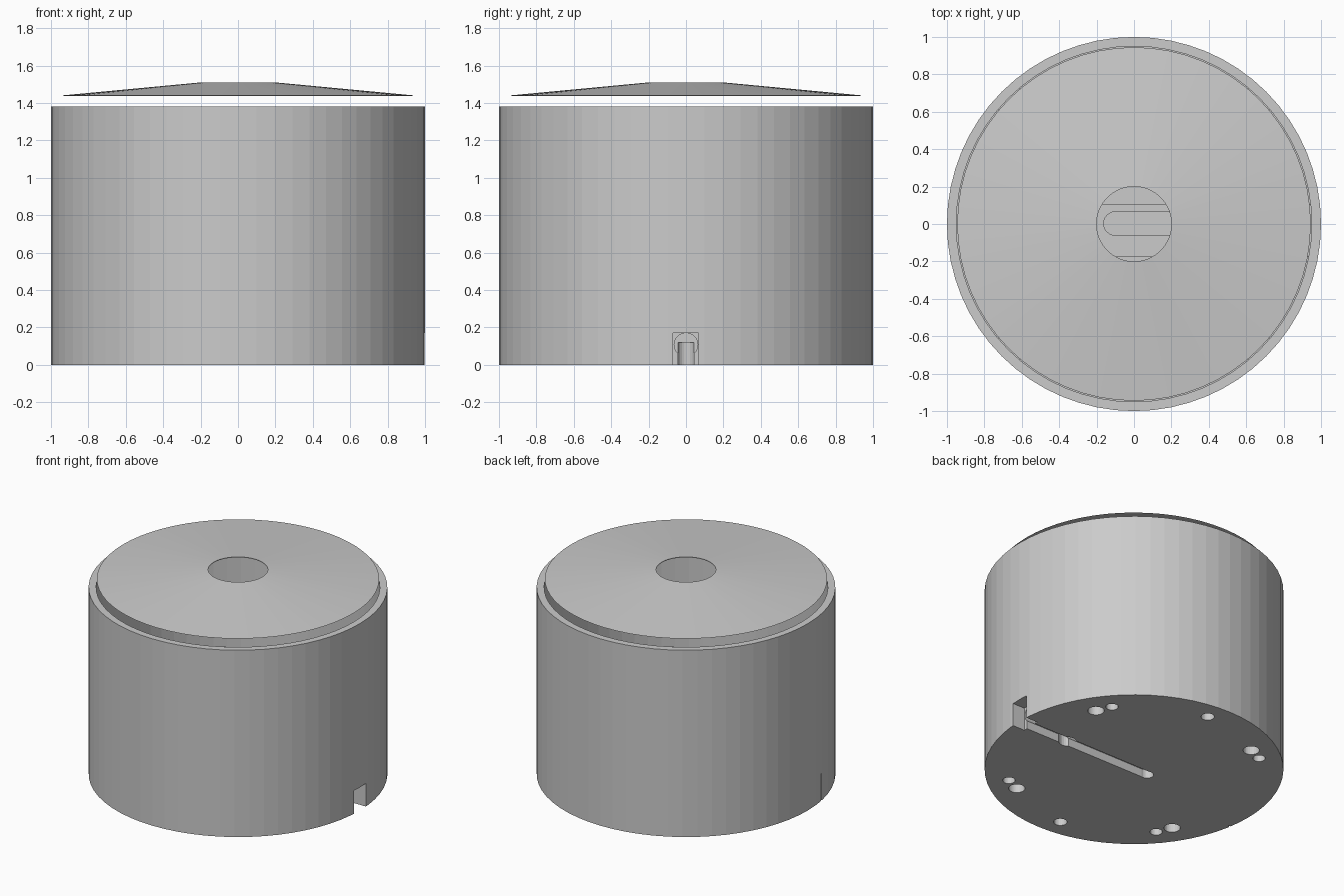
import bpy, bmesh
from math import sin, cos, radians, pi
from mathutils import Matrix, Vector

cube = bpy.data.objects.get("Cube")
if cube:
    bpy.data.objects.remove(cube, do_unlink=True)

grey = bpy.data.materials.new("light grey")
grey.use_nodes = True
grey.diffuse_color = (0.6, 0.6, 0.6, 1)
grey.node_tree.nodes["Principled BSDF"].inputs["Base Color"].default_value = (0.6, 0.6, 0.6, 1)


def finish(name, bm):
    bmesh.ops.recalc_face_normals(bm, faces=bm.faces)
    mesh = bpy.data.meshes.new(name)
    bm.to_mesh(mesh)
    bm.free()
    mesh.materials.append(grey)
    ob = bpy.data.objects.new(name, mesh)
    bpy.context.collection.objects.link(ob)
    return ob


def cylinder(name, r, x, y, z0, z1, sides=24):
    bm = bmesh.new()
    bmesh.ops.create_cone(bm, cap_ends=True, segments=sides, radius1=r, radius2=r, depth=z1 - z0,
                          matrix=Matrix.Translation((x, y, (z0 + z1) / 2)))
    return finish(name, bm)


def cylinder_x(name, r, z, x0, x1):
    bm = bmesh.new()
    bmesh.ops.create_cone(bm, cap_ends=True, segments=32, radius1=r, radius2=r, depth=x1 - x0,
                          matrix=Matrix.Translation(((x0 + x1) / 2, 0, z)) @ Matrix.Rotation(pi / 2, 4, 'Y'))
    return finish(name, bm)


def box(name, lo, hi):
    lo, hi = Vector(lo), Vector(hi)
    bm = bmesh.new()
    bmesh.ops.create_cube(bm, size=1, matrix=Matrix.Translation((lo + hi) / 2)
                          @ Matrix.Diagonal((*(hi - lo), 1)))
    return finish(name, bm)


def combine(target, tool, operation='DIFFERENCE'):
    mod = target.modifiers.new("bool", 'BOOLEAN')
    mod.object, mod.operation, mod.solver = tool, operation, 'EXACT'
    bpy.context.view_layer.objects.active = target
    bpy.ops.object.modifier_apply(modifier=mod.name)
    bpy.data.objects.remove(tool, do_unlink=True)


def polar(r, degrees):
    return r * cos(radians(degrees)), r * sin(radians(degrees))


# Cup-shaped body
body = cylinder("body", 1, 0, 0, 0, 1.38, 64)
combine(body, cylinder("hollow", 0.95, 0, 0, 0.1, 1.6, 64))

# Screw posts against the inner wall, and the raised cable block on the floor
for a in range(45, 360, 90):
    combine(body, cylinder("post", 0.11, *polar(0.87, a), 0.05, 0.5), 'UNION')
combine(body, box("cable_block", (-0.22, -0.175, 0.05), (0.97, 0.105, 0.22)), 'UNION')
combine(body, box("block_groove", (-0.1, -0.06, 0.2), (0.9, 0.065, 0.3)))
combine(body, cylinder("groove_end", 0.0625, -0.1, 0.0025, 0.2, 0.3))

# Cable tunnel, its open slot underneath, and the notch at the side
combine(body, cylinder_x("tunnel", 0.063, 0.107, -0.12, 1.1))
combine(body, box("slot", (-0.114, -0.042, -0.1), (1.1, 0.042, 0.107)))
combine(body, cylinder("slot_end", 0.044, -0.114, 0, -0.1, 0.12))
combine(body, cylinder("slot_bulge", 0.06, 0.58, 0, -0.1, 0.1))
combine(body, box("notch", (0.9, -0.07, -0.1), (1.1, 0.068, 0.17)))

# Screw holes in the underside
for a in range(45, 360, 90):
    combine(body, cylinder("large_hole", 0.055, *polar(0.825, a - 13), -0.1, 0.07))
    combine(body, cylinder("small_hole", 0.042, *polar(0.85, a - 5), -0.1, 0.07))
for a in (85, 265):
    combine(body, cylinder("side_hole", 0.045, *polar(0.86, a), -0.1, 0.07))

# Fine groove outlining the U-shaped cover on the underside
outline = [(0.56, 0.53), (-0.54, 0.53), (-0.54, -0.53), (0.77, -0.53),
           (0.8, -0.2), (-0.24, -0.2), (-0.24, 0.11), (0.56, 0.11)]
bm = bmesh.new()
cover = bm.faces.new([bm.verts.new((x, y, -0.02)) for x, y in outline])
bmesh.ops.inset_region(bm, faces=[cover], thickness=0.008, use_even_offset=True)
bmesh.ops.delete(bm, geom=[cover], context='FACES_ONLY')
ring = bmesh.ops.extrude_face_region(bm, geom=list(bm.faces), use_keep_orig=True)["geom"]
bmesh.ops.translate(bm, vec=(0, 0, 0.04), verts=[g for g in ring if isinstance(g, bmesh.types.BMVert)])
combine(body, finish("cover_groove", bm))

# Narrow slit low in the wall
combine(body, box("slit", (-1.1, -0.18, -0.1), (-0.97, -0.17, 0.2)))

# Thin conical lid floating above the rim, open in the middle
bm = bmesh.new()
profile = [(0.945, 1.44), (0.2, 1.51), (0.2, 1.506), (0.93, 1.438)]
verts = [bm.verts.new((r, 0, z)) for r, z in profile]
edges = [bm.edges.new((verts[i], verts[(i + 1) % 4])) for i in range(4)]
bmesh.ops.spin(bm, geom=verts + edges, cent=(0, 0, 0), axis=(0, 0, 1), angle=2 * pi,
               steps=64, use_merge=True)
bmesh.ops.remove_doubles(bm, verts=bm.verts, dist=0.0005)
finish("lid", bm)
